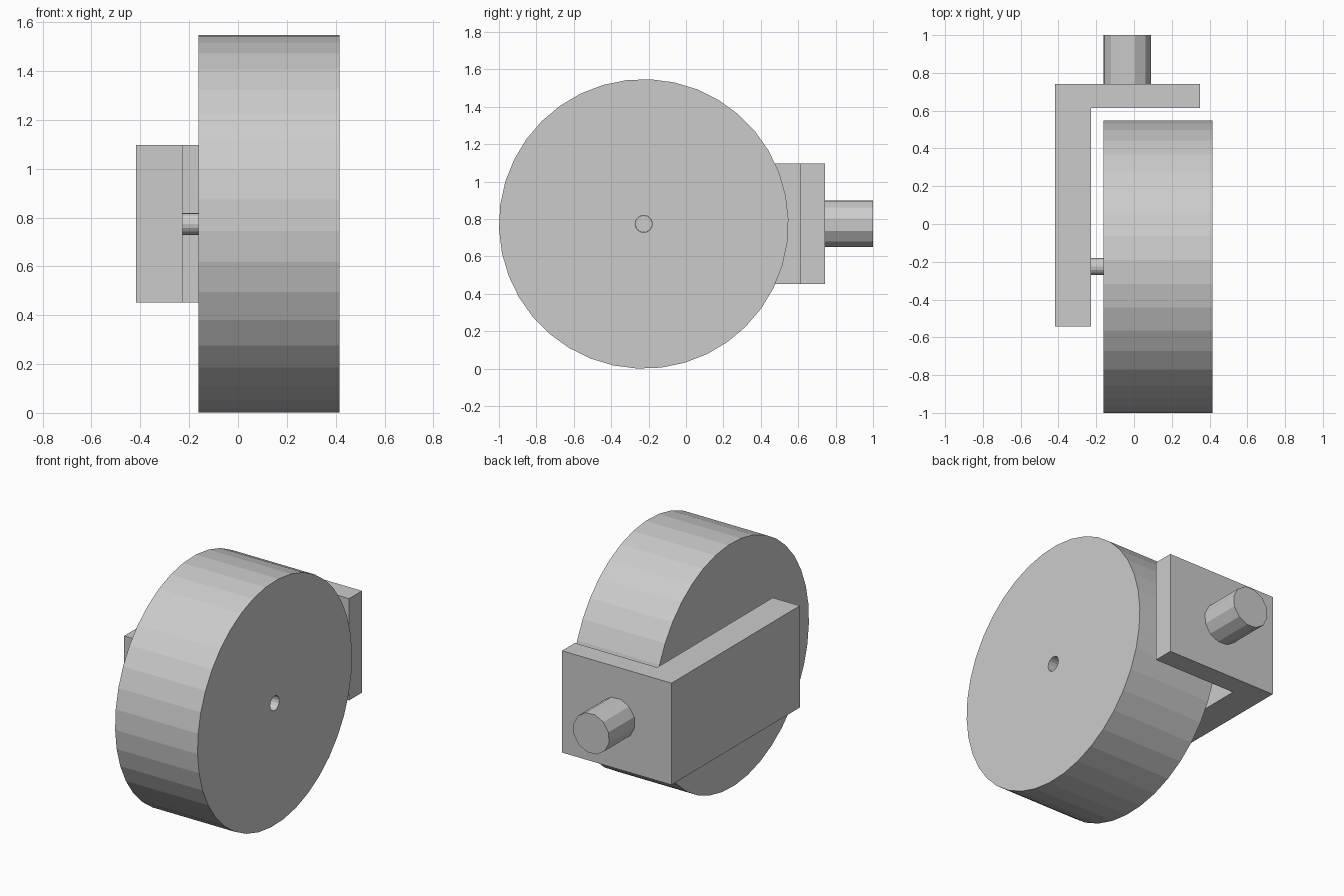
import bpy, bmesh
from math import cos, sin, radians, tau
from mathutils import Vector

if "Cube" in bpy.data.objects:
    bpy.data.objects.remove(bpy.data.objects["Cube"])


def prism(name, points, direction):
    """Extrude a closed outline along a vector into a flat-faced solid."""
    bm = bmesh.new()
    base = bm.faces.new([bm.verts.new(p) for p in points])
    result = bmesh.ops.extrude_face_region(bm, geom=[base], use_keep_orig=True)
    moved = [g for g in result["geom"] if isinstance(g, bmesh.types.BMVert)]
    bmesh.ops.translate(bm, vec=Vector(direction), verts=moved)
    bmesh.ops.recalc_face_normals(bm, faces=bm.faces[:])
    mesh = bpy.data.meshes.new(name)
    bm.to_mesh(mesh)
    bm.free()
    obj = bpy.data.objects.new(name, mesh)
    bpy.context.collection.objects.link(obj)
    return obj


def circle(radius, sides, phase):
    angles = [radians(phase) + tau * i / sides for i in range(sides)]
    return [(radius * cos(a), radius * sin(a)) for a in angles]


def x_cylinder(name, radius, x0, x1, sides, phase=0):
    # all wheel parts share one axis; angle runs from the front upwards
    pts = [(x0, HUB_Y - u, HUB_Z + v) for u, v in circle(radius, sides, phase)]
    return prism(name, pts, (x1 - x0, 0, 0))


HUB_Y, HUB_Z = -0.226, 0.774

# Wheel with a bored axle hole
wheel = x_cylinder("wheel", 0.774, -0.162, 0.416, 38, -2.1)
bore = x_cylinder("axle_bore_cutter", 0.046, -0.3, 0.6, 16)
bore.hide_render = True
bore.display_type = 'WIRE'
cut = wheel.modifiers.new("axle_bore", 'BOOLEAN')
cut.operation = 'DIFFERENCE'
cut.solver = 'EXACT'
cut.object = bore

# Axle stub between bracket and wheel
x_cylinder("axle", 0.045, -0.229, -0.10, 16)

# L-shaped bracket
outline = [(-0.418, -0.543), (-0.228, -0.543), (-0.228, 0.613),
           (0.35, 0.613), (0.35, 0.742), (-0.418, 0.742)]
prism("bracket", [(x, y, 0.453) for x, y in outline], (0, 0, 0.645))

# Mounting stem at the back
stem = [(-0.035 + u, 0.742, 0.775 + v) for u, v in circle(0.128, 12, 12)]
prism("mounting_stem", stem, (0, 0.258, 0))
